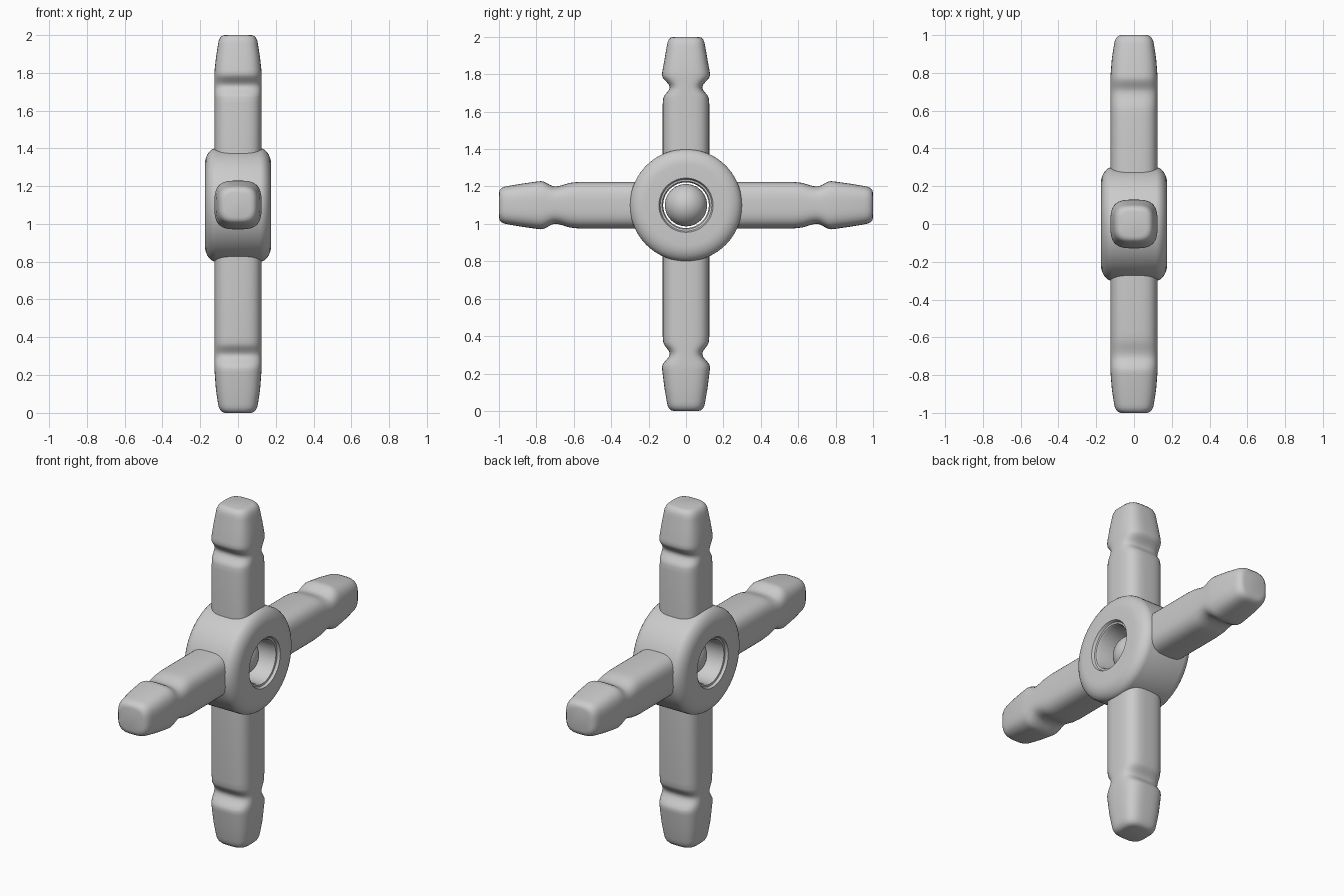
import bpy, bmesh, math
from mathutils import Vector

if "Cube" in bpy.data.objects:
    bpy.data.objects.remove(bpy.data.objects["Cube"])

CENTRE = Vector((0, 0, 1.1))


def finish(bm, name, angle=50):
    bmesh.ops.recalc_face_normals(bm, faces=bm.faces)
    mesh = bpy.data.meshes.new(name)
    bm.to_mesh(mesh)
    bm.free()
    obj = bpy.data.objects.new(name, mesh)
    bpy.context.collection.objects.link(obj)
    bpy.ops.object.select_all(action='DESELECT')
    obj.select_set(True)
    bpy.context.view_layer.objects.active = obj
    bpy.ops.object.shade_smooth_by_angle(angle=math.radians(angle))
    return obj


def bridge(bm, a, b):
    n = len(a)
    for i in range(n):
        bm.faces.new((a[i], a[(i + 1) % n], b[(i + 1) % n], b[i]))


def rounded_section(n=40, power=3.2):
    """Unit rounded square."""
    pts = []
    for i in range(n):
        t = 2 * math.pi * (i + 0.5) / n
        c, s = math.cos(t), math.sin(t)
        pts.append((math.copysign(abs(c) ** (2 / power), c),
                    math.copysign(abs(s) ** (2 / power), s)))
    return pts


def arm(name, direction, length, peak, low, end, depth):
    """Lofted arm; peak, low and end place the notch, measured from the tip."""
    out = Vector(direction)
    side = Vector((0, -out.z, out.y))
    w = 0.125
    # distance from tip, half-width in the cross plane, half-width in x
    rings = [(length - 0.2, w, w), (end + 0.03, w, w), (end, w - 0.003, w)]
    for a, b, za, zb in ((end, low, w - 0.003, depth), (low, peak, depth, 0.129)):
        for k in range(1, 6):
            t = k / 5
            e = t * t * (3 - 2 * t)
            rings.append((a + (b - a) * t, za + (zb - za) * e, w))
    rings += [(peak - 0.02, 0.127, 0.124), (0.12, 0.115, 0.117), (0.05, 0.103, 0.106),
              (0.03, 0.099, 0.102), (0.014, 0.092, 0.094), (0.004, 0.081, 0.083),
              (0, 0.066, 0.068)]
    bm = bmesh.new()
    section = rounded_section()
    loops = []
    for d, h, x in rings:
        base = CENTRE + out * (length - d)
        loops.append([bm.verts.new(base + side * (u * h) + Vector((v * x, 0, 0)))
                      for u, v in section])
    for a, b in zip(loops, loops[1:]):
        bridge(bm, a, b)
    bm.faces.new(loops[0])
    bm.faces.new(loops[-1])
    return finish(bm, name)


# Hub: ring turned about the x axis, with rounded rim and chamfered bore
half = [(0.122, 0), (0.122, 0.145), (0.128, 0.158), (0.138, 0.16), (0.145, 0.175), (0.215, 0.175)]
for k in range(1, 8):
    a = math.radians(90 - 90 * k / 7)
    half.append((0.215 + 0.085 * math.cos(a), 0.115 + 0.06 * math.sin(a)))
profile = half + [(r, -x) for r, x in reversed(half[1:])]
bm = bmesh.new()
loops = []
for r, x in profile:
    loops.append([bm.verts.new(CENTRE + Vector((x, r * math.cos(t), r * math.sin(t))))
                  for t in (2 * math.pi * i / 72 for i in range(72))])
for a, b in zip(loops, loops[1:] + loops[:1]):
    bridge(bm, a, b)
finish(bm, "hub", 40)

# Ball floating in the bore
bm = bmesh.new()
bmesh.ops.create_uvsphere(bm, u_segments=48, v_segments=24, radius=0.113)
bmesh.ops.translate(bm, verts=bm.verts, vec=CENTRE)
finish(bm, "centre_ball")

# Four notched arms
arm("top_arm", (0, 0, 1), 0.9, 0.205, 0.27, 0.33, 0.087)
arm("bottom_arm", (0, 0, -1), 1.1, 0.235, 0.305, 0.37, 0.087)
arm("front_arm", (0, -1, 0), 1.0, 0.225, 0.30, 0.40, 0.1)
arm("back_arm", (0, 1, 0), 1.0, 0.225, 0.30, 0.40, 0.1)
